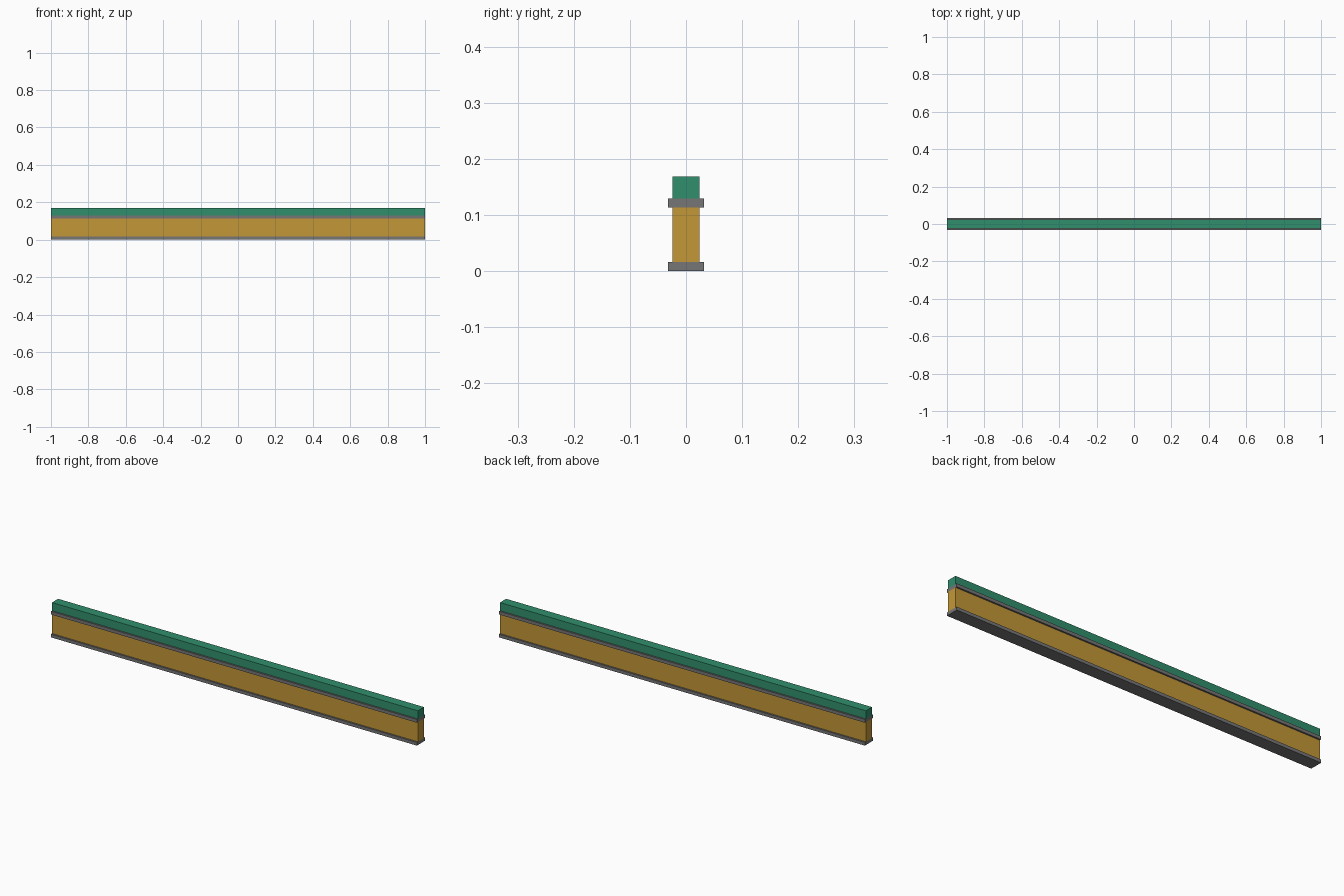
import bpy

if "Cube" in bpy.data.objects:
    bpy.data.objects.remove(bpy.data.objects["Cube"])


def srgb(c):
    c /= 255
    return c / 12.92 if c <= 0.04045 else ((c + 0.055) / 1.055) ** 2.4


def material(name, rgb):
    m = bpy.data.materials.new(name)
    m.diffuse_color = [srgb(c) for c in rgb] + [1]
    m.use_nodes = True
    m.node_tree.nodes["Principled BSDF"].inputs["Base Color"].default_value = m.diffuse_color
    return m


def beam(name, half_width, z0, z1, mat):
    bpy.ops.mesh.primitive_cube_add(size=1, location=(0, 0, (z0 + z1) / 2))
    ob = bpy.context.object
    ob.name = name
    ob.scale = (2, half_width * 2, z1 - z0)
    bpy.ops.object.transform_apply(location=False, rotation=False, scale=True)
    ob.data.materials.append(mat)
    return ob


gold = material("ochre", (196, 151, 55))
green = material("green", (48, 143, 109))
gray = material("gray", (118, 118, 118))

# Stacked full-length beams: flange, web, flange, cap rail
beam("bottom_flange", 0.032, 0.0, 0.016, gray)
beam("web", 0.024, 0.016, 0.113, gold)
beam("top_flange", 0.032, 0.113, 0.129, gray)
beam("cap_rail", 0.024, 0.129, 0.169, green)
